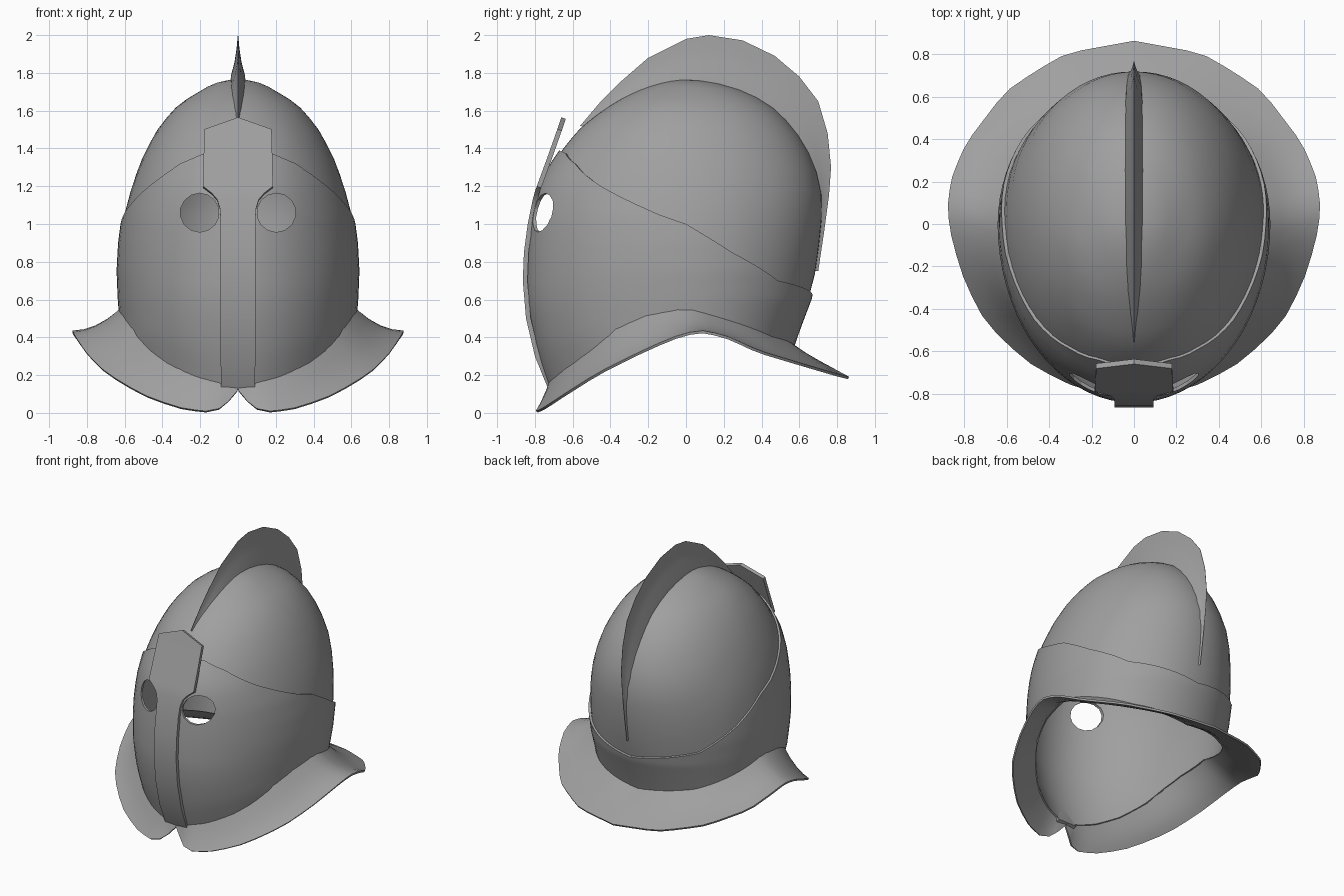
import bpy, math
from mathutils import Vector

if "Cube" in bpy.data.objects:
    bpy.data.objects.remove(bpy.data.objects["Cube"])

steel = bpy.data.materials.new("steel_grey")
steel.diffuse_color = (0.35, 0.35, 0.35, 1)
steel.use_nodes = True
steel.node_tree.nodes["Principled BSDF"].inputs["Base Color"].default_value = steel.diffuse_color


def interp(table, x):
    """Linear lookup in rows of (key, value, value, ...)."""
    if x <= table[0][0]:
        return table[0][1:]
    for a, b in zip(table, table[1:]):
        if x <= b[0]:
            f = (x - a[0]) / (b[0] - a[0])
            return [p + (q - p) * f for p, q in zip(a[1:], b[1:])]
    return table[-1][1:]


# Bowl profile: height, half width, front depth, back depth
TOP = 1.765
PROFILE = [(1.765, 0, 0, 0), (1.75, .11, .12, .15), (1.7, .21, .27, .32),
           (1.63, .32, .40, .45), (1.5, .43, .57, .58), (1.35, .51, .69, .67),
           (1.2, .565, .775, .72), (1.05, .605, .81, .725), (.9, .625, .825, .71),
           (.75, .633, .833, .69), (.6, .627, .833, .655), (.4, .61, .80, .58),
           (.25, .57, .76, .53), (.12, .52, .715, .5)]
KEYED = [(math.sqrt(TOP - r[0]), *r[1:]) for r in PROFILE]
# Lower edge and face-plate top edge by angle from the front (degrees)
RIM = [(0, .12), (24, .18), (40, .25), (54, .34), (63, .43), (75, .5),
       (90, .54), (110, .48), (140, .39), (180, .335)]
EDGE = [(0, 1.39), (19, 1.38), (35, 1.32), (55, 1.2), (80, 1.05), (90, 1.0),
        (110, .85), (135, .7), (180, .62)]


def rim(a):
    return interp(RIM, a)[0]


def edge(a):
    return interp(EDGE, a)[0]


def bowl_point(deg, z, off=0):
    w, f, b = interp(KEYED, math.sqrt(max(TOP - z, 0)))
    t = math.radians(deg)
    c = math.cos(t)
    return Vector(((w + off) * math.sin(t), -c * ((f if c > 0 else b) + off), z))


def grid(name, rows, closed=False, thick=0, smooth=35, offset=-1):
    """Skin a list of equal-length point rows, optionally thickened."""
    n = len(rows[0])
    verts = [p for r in rows for p in r]
    faces = []
    for i in range(len(rows) - 1):
        for j in range(n if closed else n - 1):
            k = (j + 1) % n
            faces.append((i * n + j, i * n + k, (i + 1) * n + k, (i + 1) * n + j))
    me = bpy.data.meshes.new(name)
    me.from_pydata(verts, [], faces)
    me.materials.append(steel)
    ob = bpy.data.objects.new(name, me)
    bpy.context.collection.objects.link(ob)
    select(ob)
    bpy.ops.object.mode_set(mode='EDIT')
    bpy.ops.mesh.select_all(action='SELECT')
    bpy.ops.mesh.remove_doubles(threshold=0.0005)
    bpy.ops.mesh.normals_make_consistent(inside=False)
    bpy.ops.object.mode_set(mode='OBJECT')
    if thick:
        m = ob.modifiers.new("thickness", 'SOLIDIFY')
        m.thickness, m.offset = thick, offset
        bpy.ops.object.modifier_apply(modifier=m.name)
    bpy.ops.object.shade_smooth_by_angle(angle=math.radians(smooth))
    return ob


def select(ob):
    bpy.ops.object.select_all(action='DESELECT')
    ob.select_set(True)
    bpy.context.view_layer.objects.active = ob


def bowl_panel(name, low, high, off, n):
    """Band of the bowl between two height rules."""
    angles = [i * 5 for i in range(-36, 36)]
    rows = []
    for k in range(n + 1):
        row = []
        for a in angles:
            s0 = math.sqrt(TOP - low(abs(a)))
            s1 = math.sqrt(TOP - high(abs(a)))
            row.append(bowl_point(a, TOP - (s0 + (s1 - s0) * k / n) ** 2, off))
        rows.append(row)
    return grid(name, rows, True, .016)


# Crown and the slightly raised lower shell with face plate
bowl_panel("crown", lambda a: edge(a) - .05, lambda a: TOP, -.004, 14)
face = bowl_panel("face_shell", rim, edge, .01, 14)

# Round eye holes
for side in (-1, 1):
    bpy.ops.mesh.primitive_cylinder_add(vertices=14, radius=.103, depth=.6,
                                        location=(side * .203, -.75, 1.06),
                                        rotation=(math.pi / 2, 0, 0))
    cutter = bpy.context.object
    cutter.hide_render = True
    select(face)
    m = face.modifiers.new("eye", 'BOOLEAN')
    m.operation, m.solver, m.object = 'DIFFERENCE', 'EXACT', cutter
    bpy.ops.object.modifier_apply(modifier=m.name)
    bpy.data.objects.remove(cutter)
select(face)
bpy.ops.object.shade_smooth_by_angle(angle=math.radians(35))

# Flared brim, split at the chin: angle, then outer edge position
BRIM = [(0, .004, -.73, .115), (6, .05, -.75, .06), (11, .1, -.78, .02),
        (18, .17, -.79, .006), (27, .30, -.755, .02), (40, .5, -.65, .09),
        (55, .7, -.46, .21), (68, .8, -.26, .31), (80, .86, -.06, .40),
        (92, .88, .08, .435), (105, .86, .22, .40), (120, .79, .38, .325),
        (140, .6, .63, .25), (160, .33, .80, .2), (180, 0, .86, .185)]
brim_angles = [0, 3, 6, 8, 11, 14, 18, 22] + list(range(27, 181, 6)) + [180]


def smooth_outer(a):
    """Average nearby lookups so the outer edge stays round."""
    if a < 27 or a > 176:
        return Vector(interp(BRIM, a))
    return sum((Vector(interp(BRIM, a + d)) for d in (-3, 0, 3)), Vector()) / 3


rows = []
for f in (0, .25, .5, .75, 1):
    half = []
    for a in brim_angles:
        p = bowl_point(a, rim(a) + .01, .004).lerp(smooth_outer(a), f)
        p.z -= .11 * f * (1 - f) * math.sin(math.radians(a))
        half.append(p)
    mirrored = [Vector((-p.x, p.y, p.z)) for p in reversed(half[:-1])]
    rows.append(half + mirrored)
grid("brim", rows, False, .014, 40, 0)

# Crest fin: outer y, z, then base y, z, half thickness
CREST = [(-.56, 1.52, -.5, 1.5, .02), (-.45, 1.65, -.4, 1.58, .035),
         (-.35, 1.75, -.3, 1.64, .04), (-.2, 1.88, -.18, 1.69, .042),
         (0, 1.98, 0, 1.72, .045), (.12, 2.0, .1, 1.72, .045),
         (.3, 1.972, .25, 1.69, .045), (.47, 1.89, .38, 1.63, .045),
         (.6, 1.78, .47, 1.55, .045), (.7, 1.65, .56, 1.45, .045),
         (.75, 1.48, .62, 1.35, .042), (.768, 1.3, .67, 1.2, .04),
         (.757, 1.15, .685, 1.05, .035), (.73, .95, .67, .93, .025),
         (.70, .75, .66, .75, .012)]
SECTION = [(0, 1), (.25, .8), (.5, .4), (.75, .17), (1, .02)]
rows = []
for oy, oz, by, bz, h in CREST:
    right = [Vector((h * w, by + (oy - by) * f, bz + (oz - bz) * f))
             for f, w in SECTION]
    rows.append(right + [Vector((-p.x, p.y, p.z)) for p in reversed(right)])
grid("crest", rows, True, 0, 40)

# Nose guard and brow plate: height, front depth, half width
GUARD = [(.12, -.725, .075), (.14, -.735, .09), (.3, -.80, .092),
         (.5, -.847, .092), (.7, -.864, .092), (.85, -.858, .092),
         (1.0, -.838, .092), (1.08, -.822, .095), (1.13, -.811, .11),
         (1.165, -.802, .14), (1.2, -.79, .185), (1.35, -.735, .182),
         (1.5, -.682, .178)]
rows = [[Vector((x * w, y, z)) for x in (-1, 0, 1)] for z, y, w in GUARD]
rows.append([Vector((-.178, -.681, 1.502)), Vector((0, -.66, 1.565)),
             Vector((.178, -.681, 1.502))])
guard = grid("nose_guard", rows)
for p in guard.data.polygons:
    if p.normal.y > 0:
        guard.data.flip_normals()
        break
select(guard)
m = guard.modifiers.new("thickness", 'SOLIDIFY')
m.thickness, m.offset = .025, -1
bpy.ops.object.modifier_apply(modifier=m.name)
bpy.ops.object.shade_smooth_by_angle(angle=math.radians(35))
